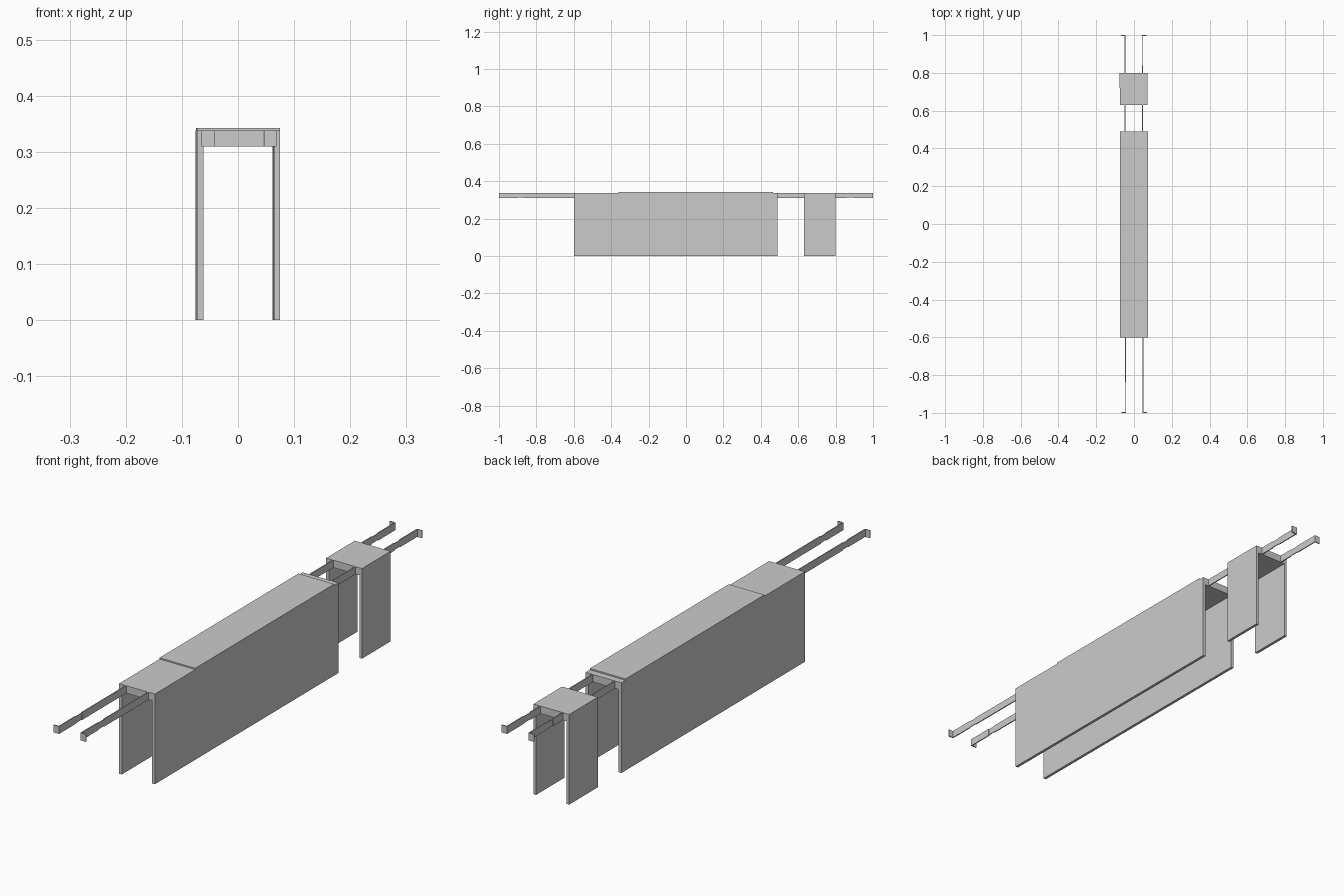
import bpy, bmesh
from mathutils import Matrix

if "Cube" in bpy.data.objects:
    bpy.data.objects.remove(bpy.data.objects["Cube"])

# the whole assembly sits very slightly turned about z
TURN = Matrix.Rotation(0.002, 4, 'Z')
RAIL_LOW, RAIL_TOP = 0.31, 0.338


def make_object(name, bm):
    bmesh.ops.recalc_face_normals(bm, faces=bm.faces[:])
    mesh = bpy.data.meshes.new(name)
    bm.to_mesh(mesh)
    bm.free()
    mesh.transform(TURN)
    obj = bpy.data.objects.new(name, mesh)
    bpy.context.collection.objects.link(obj)
    return obj


def extrude(name, profile, vec):
    """Closed 3D profile swept along a vector."""
    bm = bmesh.new()
    face = bm.faces.new([bm.verts.new(p) for p in profile])
    result = bmesh.ops.extrude_face_region(bm, geom=[face])
    verts = [v for v in result["geom"] if isinstance(v, bmesh.types.BMVert)]
    bmesh.ops.translate(bm, verts=verts, vec=vec)
    return make_object(name, bm)


def box(name, x0, x1, y0, y1, z0, z1):
    return extrude(name, [(x0, y0, z0), (x1, y0, z0), (x1, y1, z0), (x0, y1, z0)],
                   (0, 0, z1 - z0))


def housing(name, y0, y1):
    """Inverted U: two tall side panels joined by a top slab."""
    out, inn = 0.074, 0.063
    outline = [(-out, 0), (-inn, 0), (-inn, RAIL_LOW), (inn, RAIL_LOW),
               (inn, 0), (out, 0), (out, RAIL_TOP), (-out, RAIL_TOP)]
    return extrude(name, [(x, y0, z) for x, z in outline], (0, y1 - y0, 0))


# long and short housings, raised cover on the long one
housing("long_housing", -0.60, 0.49)
housing("short_housing", 0.63, 0.80)
box("raised_cover", -0.074, 0.074, -0.36, 0.465, RAIL_TOP, 0.343)

# thin rails with outward end flanges and short slimmer joints
T = 0.004
for side, label in ((-1, "left"), (1, "right")):
    xi, xo = side * 0.044, side * (0.044 + T)
    x0, x1 = min(xi, xo), max(xi, xo)
    box(label + "_rail", x0, x1, -0.865, 0.86, RAIL_LOW, RAIL_TOP)
    for end, where in ((-1, "front"), (1, "back")):
        tip = [(xi, 0.897), (xi, 1.0), (side * 0.067, 1.0),
               (side * 0.067, 1.0 - T), (xo, 1.0 - T), (xo, 0.897)]
        extrude(f"{label}_{where}_bracket",
                [(x, end * y, RAIL_LOW) for x, y in tip],
                (0, 0, RAIL_TOP - RAIL_LOW))
        ys = sorted((end * 0.85, end * 0.91))
        box(f"{label}_{where}_joint", x0 + 0.0005, x1 - 0.0005,
            ys[0], ys[1], RAIL_LOW + 0.002, RAIL_TOP - 0.002)
